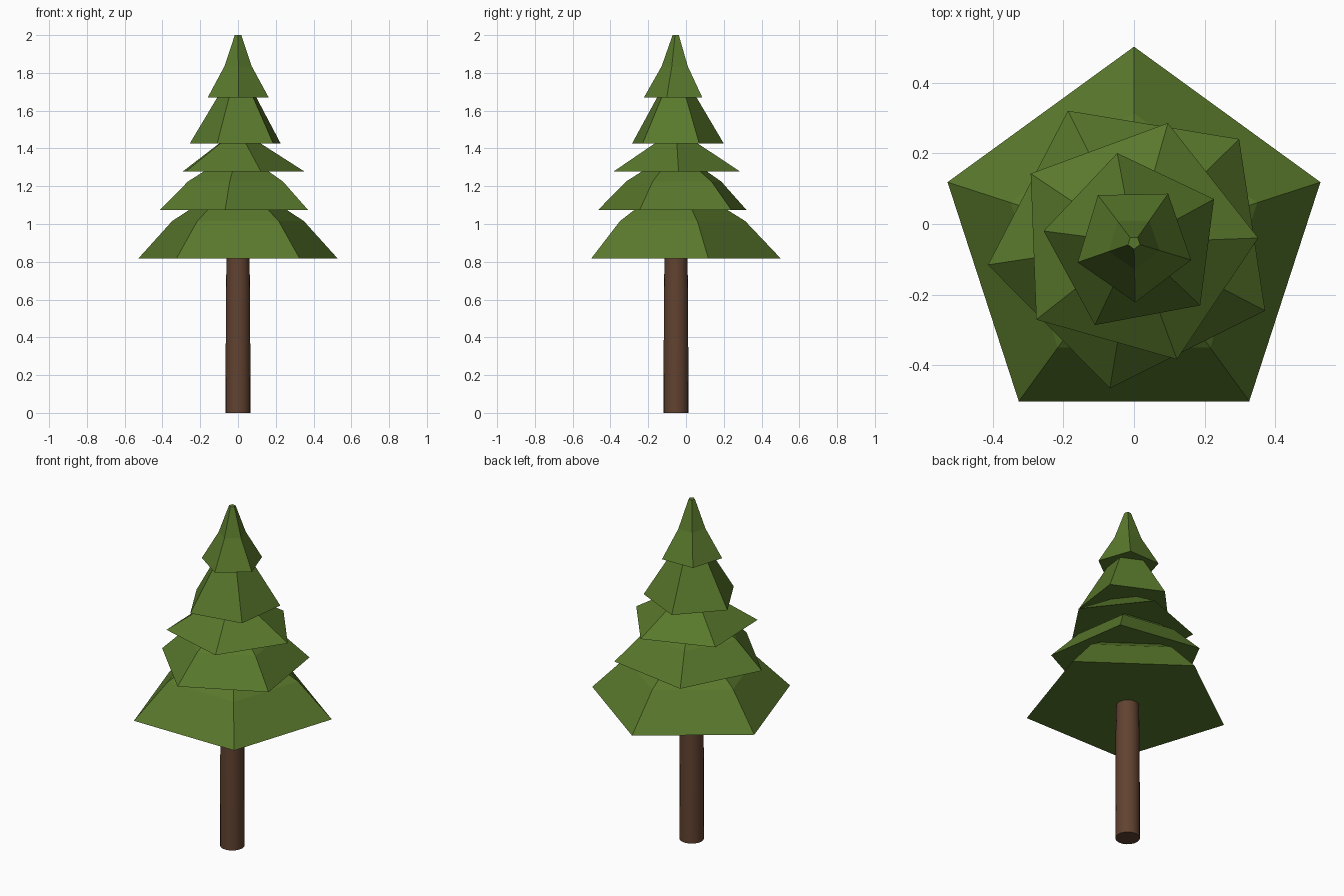
import bpy, bmesh, math

if "Cube" in bpy.data.objects:
    bpy.data.objects.remove(bpy.data.objects["Cube"])

AXIS_Y = -0.053  # the pentagonal skirt is centred, so the tree axis sits slightly forward


def material(name, rgb):
    mat = bpy.data.materials.new(name)
    mat.diffuse_color = (*rgb, 1)
    mat.use_nodes = True
    mat.node_tree.nodes["Principled BSDF"].inputs["Base Color"].default_value = mat.diffuse_color
    return mat


def lathe(name, profile, sides, angle, mat):
    """Closed solid from (radius, z) rings, first vertex at the given angle."""
    bm = bmesh.new()
    rings = []
    for r, z in profile:
        ring = []
        for i in range(sides):
            a = math.radians(angle) + math.tau * i / sides
            ring.append(bm.verts.new((r * math.cos(a), AXIS_Y + r * math.sin(a), z)))
        rings.append(ring)
    for low, high in zip(rings, rings[1:]):
        for i in range(sides):
            j = (i + 1) % sides
            bm.faces.new((low[i], low[j], high[j], high[i]))
    bm.faces.new(rings[0][::-1])
    bm.faces.new(rings[-1])
    mesh = bpy.data.meshes.new(name)
    bm.to_mesh(mesh)
    bm.free()
    mesh.materials.append(mat)
    obj = bpy.data.objects.new(name, mesh)
    bpy.context.collection.objects.link(obj)
    return obj


green = material("needles", (0.10, 0.19, 0.025))
brown = material("bark", (0.12, 0.055, 0.03))

# Trunk, tapering slightly and ending inside the lowest tier
trunk = lathe("trunk", [(0.066, 0), (0.064, 0.64), (0.059, 0.90)], 20, 0, brown)
bpy.context.view_layer.objects.active = trunk
trunk.select_set(True)
bpy.ops.object.shade_smooth_by_angle(angle=math.radians(40))

# Five-sided branch tiers, each twisted against the one below
tiers = [
    (18.0, [(0.555, 0.817), (0.367, 1.015), (0.27, 1.076), (0.20, 1.12)]),
    (44.6, [(0.418, 1.074), (0.268, 1.225), (0.18, 1.28), (0.12, 1.32)]),
    (2.2, [(0.352, 1.278), (0.122, 1.425), (0.09, 1.45)]),
    (28.6, [(0.258, 1.425), (0.11, 1.671), (0.07, 1.71)]),
    (55.2, [(0.169, 1.671), (0.076, 1.835), (0.018, 2.0)]),
]
for n, (angle, profile) in enumerate(tiers, 1):
    lathe(f"branch_tier_{n}", profile, 5, angle, green)
